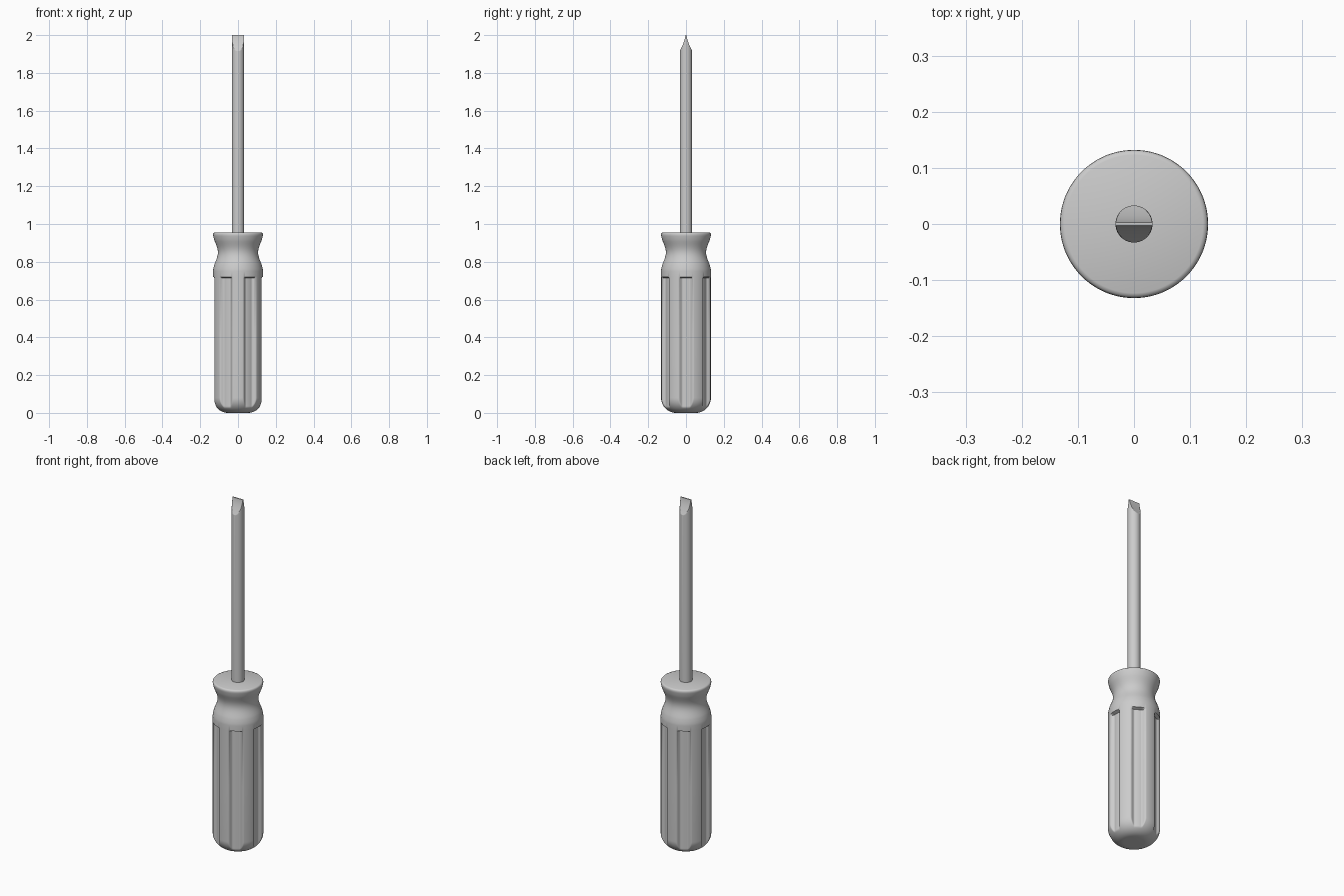
import bpy, bmesh, math

cube = bpy.data.objects.get("Cube")
if cube:
    bpy.data.objects.remove(cube, do_unlink=True)

grey = bpy.data.materials.new("light_grey")
grey.use_nodes = True
colour = (0.6, 0.6, 0.6, 1)
grey.diffuse_color = colour
grey.node_tree.nodes["Principled BSDF"].inputs["Base Color"].default_value = colour


def loft(name, rings, angle):
    """Skin a stack of closed rings and cap both ends."""
    bm = bmesh.new()
    loops = [[bm.verts.new(p) for p in ring] for ring in rings]
    n = len(loops[0])
    for low, high in zip(loops, loops[1:]):
        for i in range(n):
            j = (i + 1) % n
            bm.faces.new((low[i], low[j], high[j], high[i]))
    bm.faces.new(loops[0][::-1])
    bm.faces.new(loops[-1])
    mesh = bpy.data.meshes.new(name)
    bm.to_mesh(mesh)
    bm.free()
    mesh.materials.append(grey)
    obj = bpy.data.objects.new(name, mesh)
    bpy.context.collection.objects.link(obj)
    bpy.ops.object.select_all(action='DESELECT')
    obj.select_set(True)
    bpy.context.view_layer.objects.active = obj
    bpy.ops.object.shade_smooth_by_angle(angle=math.radians(angle))
    return obj


def smoothstep(a, b, x):
    t = min(max((x - a) / (b - a), 0), 1)
    return t * t * (3 - 2 * t)


# Handle: turned profile with six long flutes
R = 0.132
FILLET = 0.08
FLUTE_TOP = 0.718
STEPS = 20
profile = []
for i in range(STEPS + 1):
    a = math.pi / 2 * i / STEPS
    profile.append((R - FILLET + FILLET * math.sin(a), FILLET * (1 - math.cos(a))))
profile += [(R, 0.4), (R, FLUTE_TOP - 0.004), (R, FLUTE_TOP + 0.002), (R, 0.75), (0.131, 0.762), (0.128, 0.773)]
# Waist below the flared collar
for i in range(1, 17):
    t = i / 16
    dip = math.sin(math.pi * t) ** 1.4
    profile.append((0.128 + 0.001 * t - 0.022 * dip, 0.773 + 0.155 * t))
# Rounded rim
profile += [(0.131, 0.936), (R, 0.943), (0.131, 0.949), (0.128, 0.953), (0.123, 0.955)]

SEGMENTS = 240
rings = []
for r, z in profile:
    ring = []
    for i in range(SEGMENTS):
        deg = 360 * i / SEGMENTS
        offset = abs((deg + 30) % 60 - 30)
        radius = r
        if z < FLUTE_TOP:
            flute = R - 0.018 * (1 - smoothstep(9, 18, offset))
            radius = min(r, flute)
        a = math.radians(deg)
        ring.append((radius * math.cos(a), radius * math.sin(a), z))
    rings.append(ring)
loft("handle", rings, 35)

# Shaft: round bar whose end is hollow ground to a flat blade
SHAFT = 0.033
SIDES = 64
EDGE = 0.003
GRIND_START = 1.915


def shaft_ring(z, half):
    ring = []
    for i in range(SIDES):
        a = math.tau * i / SIDES
        y = SHAFT * math.sin(a)
        ring.append((SHAFT * math.cos(a), min(max(y, -half), half), z))
    return ring


rings = [shaft_ring(0.94, SHAFT)]
halves = [SHAFT * math.sin(math.tau * k / SIDES) for k in range(SIDES // 4, 0, -1)]
for half in halves + [EDGE]:
    t = 1 - ((half - EDGE) / (SHAFT - EDGE)) ** (1 / 1.5)
    rings.append(shaft_ring(GRIND_START + (2 - GRIND_START) * t, half))
loft("shaft", rings, 22)
